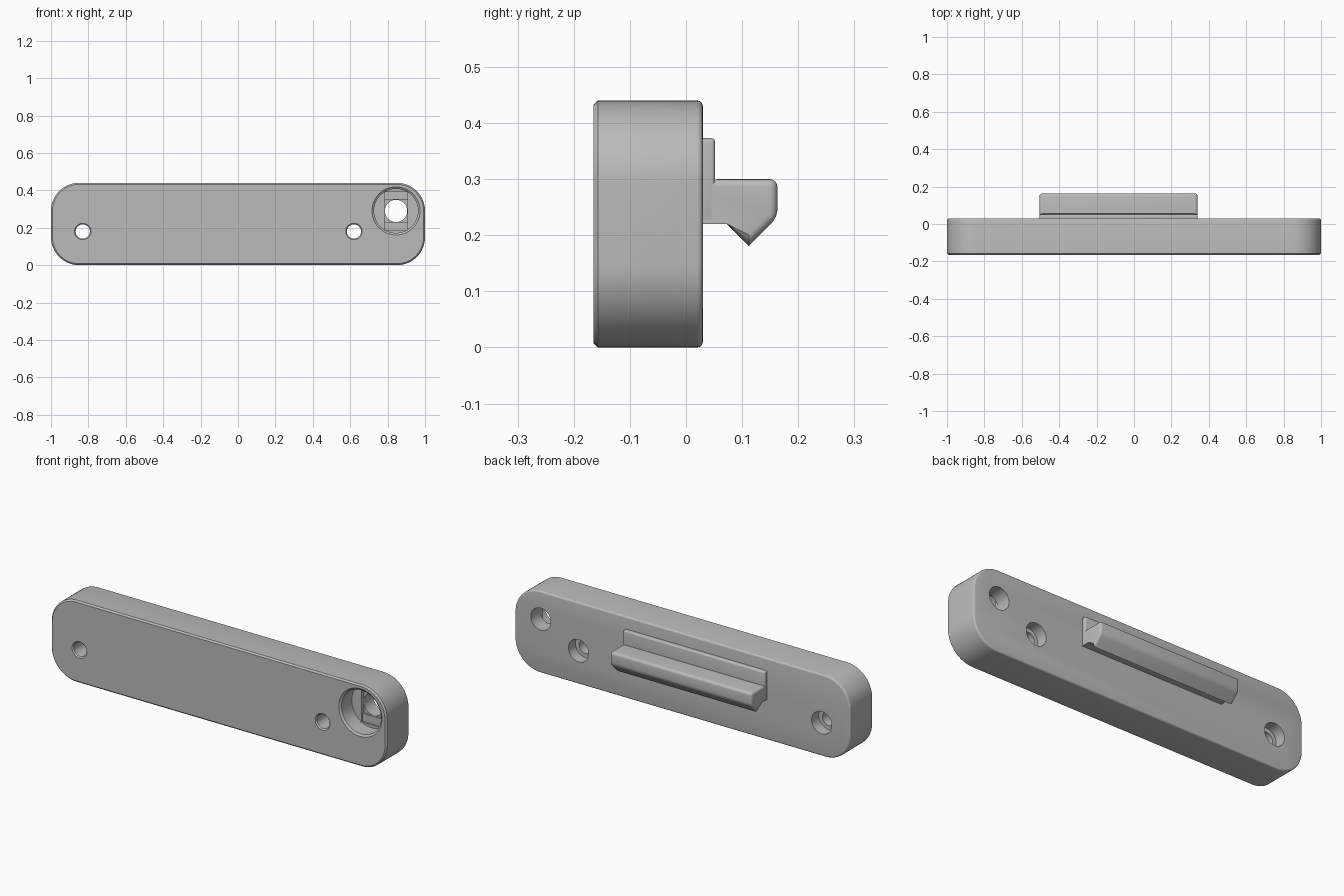
import bpy, bmesh
from math import sin, cos, pi, radians

if "Cube" in bpy.data.objects:
    bpy.data.objects.remove(bpy.data.objects["Cube"], do_unlink=True)

grey = bpy.data.materials.new("plain grey")
grey.use_nodes = True
grey.diffuse_color = (0.5, 0.5, 0.5, 1)
grey.node_tree.nodes["Principled BSDF"].inputs["Base Color"].default_value = (0.5, 0.5, 0.5, 1)

FRONT, BACK, HEIGHT, CORNER = -0.165, 0.03, 0.44, 0.15


def finish(name, bm):
    bmesh.ops.recalc_face_normals(bm, faces=bm.faces[:])
    mesh = bpy.data.meshes.new(name)
    bm.to_mesh(mesh)
    bm.free()
    ob = bpy.data.objects.new(name, mesh)
    bpy.context.collection.objects.link(ob)
    mesh.materials.append(grey)
    return ob


def loft(name, rings):
    """Join matching rings of points and cap both ends."""
    bm = bmesh.new()
    loops = [[bm.verts.new(p) for p in ring] for ring in rings]
    n = len(loops[0])
    for a, b in zip(loops, loops[1:]):
        for i in range(n):
            j = (i + 1) % n
            bm.faces.new((a[i], a[j], b[j], b[i]))
    bm.faces.new(loops[0])
    bm.faces.new(loops[-1])
    return finish(name, bm)


def rounded_ring(y, inset, steps=16):
    r = CORNER - inset
    cx, cz = 1 - CORNER, HEIGHT / 2 - CORNER
    pts = []
    for k, (sx, sz) in enumerate(((1, 1), (-1, 1), (-1, -1), (1, -1))):
        for i in range(steps + 1):
            a = pi / 2 * (k + i / steps)
            pts.append((sx * cx + r * cos(a), y, HEIGHT / 2 + sz * cz + r * sin(a)))
    return pts


def round_cutter(x, z, profile, n=48):
    return loft("hole_cutter", [[(x + r * cos(2 * pi * i / n), y, z + r * sin(2 * pi * i / n))
                                 for i in range(n)] for y, r in profile])


def box(name, x, y, z, sx, sy, sz, bevel=0):
    bm = bmesh.new()
    bmesh.ops.create_cube(bm, size=1)
    bmesh.ops.scale(bm, vec=(sx, sy, sz), verts=bm.verts)
    bmesh.ops.translate(bm, vec=(x, y, z), verts=bm.verts)
    if bevel:
        bmesh.ops.bevel(bm, geom=bm.edges[:], offset=bevel, segments=3, profile=0.5, affect='EDGES')
    return finish(name, bm)


def cut(target, cutter):
    cutter.hide_render = True
    mod = target.modifiers.new("cut", 'BOOLEAN')
    mod.operation, mod.solver, mod.object = 'DIFFERENCE', 'EXACT', cutter
    bpy.context.view_layer.objects.active = target
    bpy.ops.object.modifier_apply(modifier=mod.name)
    bpy.data.objects.remove(cutter, do_unlink=True)


def smooth(ob):
    bpy.ops.object.select_all(action='DESELECT')
    ob.select_set(True)
    bpy.context.view_layer.objects.active = ob
    bpy.ops.object.shade_smooth_by_angle(angle=radians(32))


# Bar body: chamfered front rim, rounded back rim
rim = 0.01
rings = [rounded_ring(FRONT, 0.008), rounded_ring(FRONT + 0.008, 0)]
for i in range(5):
    a = pi / 2 * i / 4
    rings.append(rounded_ring(BACK - rim + rim * sin(a), rim - rim * cos(a)))
body = loft("bar_body", rings)

# Screw holes, counterbored from the back
for x in (-0.83, 0.62):
    cut(body, round_cutter(x, 0.18, [(FRONT - 0.01, 0.054), (FRONT + 0.006, 0.038), (-0.03, 0.038),
                                     (-0.03, 0.06), (BACK + 0.02, 0.06)]))

# Large front pocket with a stepped floor and a through hole
px, pz = 0.845, 0.29
cut(body, round_cutter(px, pz, [(FRONT - 0.01, 0.142), (FRONT + 0.008, 0.118), (-0.07, 0.118)]))
cut(body, box("slot_cutter", px, -0.075, pz, 0.12, 0.03, 0.204))
cut(body, box("square_cutter", px, -0.065, pz, 0.12, 0.03, 0.12))
cut(body, round_cutter(px, pz, [(-0.09, 0.0595), (BACK + 0.02, 0.0595)]))
smooth(body)

# Raised backing plate of the hook
x0, x1 = -0.505, 0.34
plate = box("hook_plate", (x0 + x1) / 2, 0.031, 0.297, x1 - x0, 0.042, 0.152, 0.007)
smooth(plate)

# Hook rail: neck with a downward pointing lip
profile = [(0.015, 0.22), (0.073, 0.22), (0.112, 0.181), (0.163, 0.232),
           (0.163, 0.3), (0.055, 0.3), (0.042, 0.287), (0.015, 0.287)]
hook = loft("hook_rail", [[(x, y, z) for y, z in profile] for x in (x0, x1)])
bm = bmesh.new()
bm.from_mesh(hook.data)
rounded = [e for e in bm.edges
           if all(v.co.y > 0.1 and v.co.z > 0.2 for v in e.verts)
           or (abs(e.verts[0].co.x - e.verts[1].co.x) < 0.01
               and all(v.co.y > 0.05 for v in e.verts))]
bmesh.ops.bevel(bm, geom=rounded, offset=0.014, segments=4, profile=0.5, affect='EDGES')
bm.to_mesh(hook.data)
bm.free()
smooth(hook)
